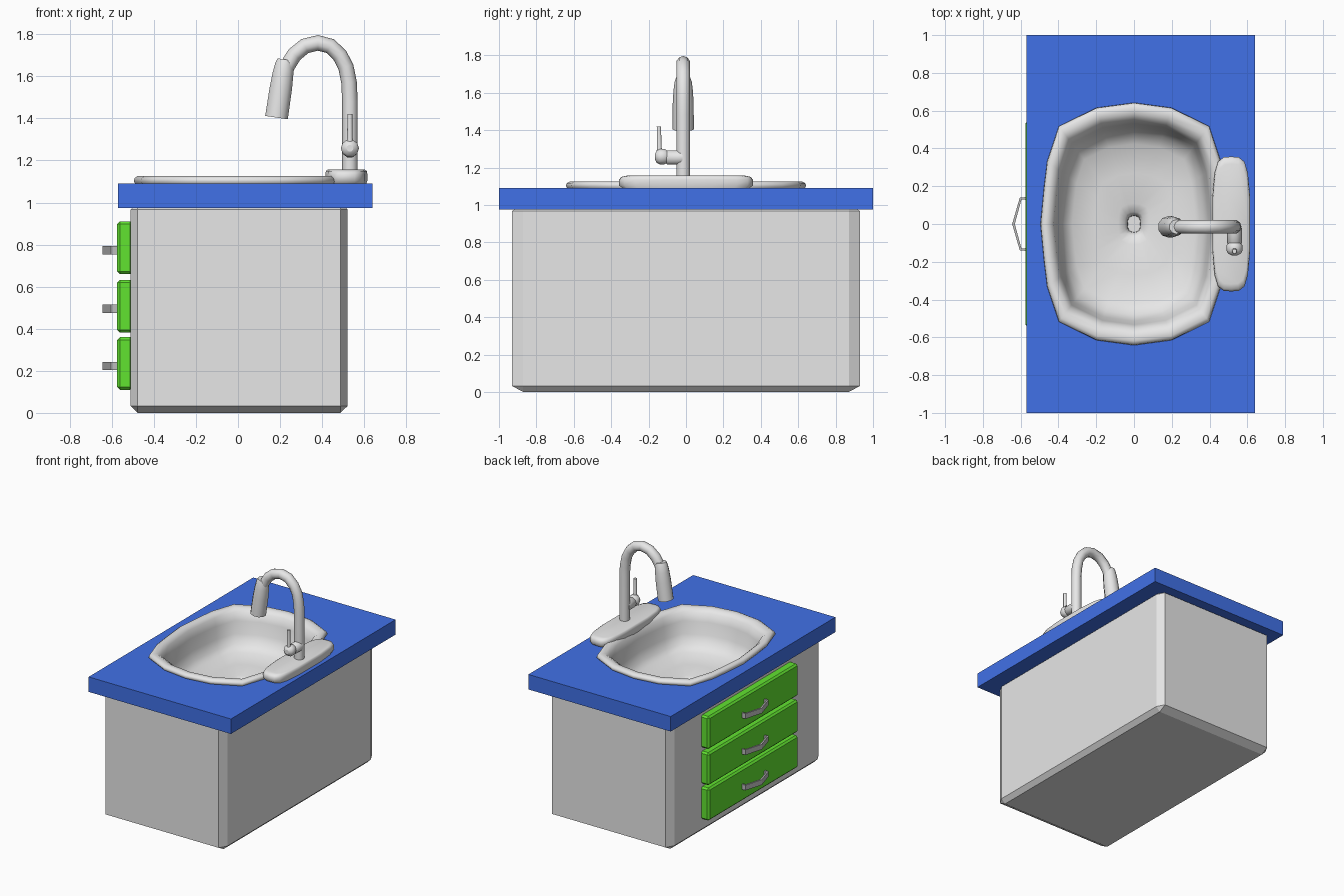
import bpy, bmesh, math
from mathutils import Vector

default = bpy.data.objects.get("Cube")
if default:
    bpy.data.objects.remove(default)


def material(name, rgb):
    m = bpy.data.materials.new(name)
    m.use_nodes = True
    m.diffuse_color = (*rgb, 1)
    m.node_tree.nodes["Principled BSDF"].inputs["Base Color"].default_value = (*rgb, 1)
    return m


WHITE = material("pale_grey", (0.8, 0.8, 0.8))
BLUE = material("counter_blue", (0.053, 0.165, 0.8))
GREEN = material("drawer_green", (0.12, 0.77, 0.03))
METAL = material("handle_grey", (0.5, 0.5, 0.5))


def smooth(ob, angle):
    bpy.ops.object.select_all(action="DESELECT")
    ob.select_set(True)
    bpy.context.view_layer.objects.active = ob
    bpy.ops.object.shade_smooth_by_angle(angle=math.radians(angle))


def finish(name, bm, mat, angle=None):
    me = bpy.data.meshes.new(name)
    bm.to_mesh(me)
    bm.free()
    me.materials.append(mat)
    ob = bpy.data.objects.new(name, me)
    bpy.context.collection.objects.link(ob)
    if angle:
        smooth(ob, angle)
    return ob


def box(name, size, centre, mat, bevel, stretch=(1, 1, 1), open_top=False):
    bm = bmesh.new()
    bmesh.ops.create_cube(bm, size=1)
    bmesh.ops.scale(bm, vec=size, verts=bm.verts)
    bmesh.ops.bevel(bm, geom=bm.edges[:], offset=bevel, segments=1, affect="EDGES")
    bmesh.ops.scale(bm, vec=stretch, verts=bm.verts)
    bmesh.ops.translate(bm, vec=centre, verts=bm.verts)
    if open_top:
        bm.normal_update()
        top = [f for f in bm.faces if f.normal.z > 0.99]
        bmesh.ops.delete(bm, geom=top, context="FACES")
    return finish(name, bm, mat)


def mirrored(q):
    """Closed outline from one quadrant running from +x to +y."""
    return (q + [(-x, y) for x, y in reversed(q[:-1])]
            + [(-x, -y) for x, y in q[1:]]
            + [(x, -y) for x, y in reversed(q[1:-1])])


def loft(name, outline, rings, centre, mat, angle):
    """Stack scaled copies of an outline and cap the last one."""
    bm = bmesh.new()
    loops = [[bm.verts.new((centre[0] + x * s, centre[1] + y * s, z)) for x, y in outline]
             for s, z in rings]
    n = len(outline)
    for a, b in zip(loops, loops[1:]):
        for j in range(n):
            k = (j + 1) % n
            bm.faces.new((a[j], a[k], b[k], b[j]))
    bm.faces.new(loops[-1])
    return finish(name, bm, mat, angle)


def tube(name, pts, radii, mat, angle=50):
    cu = bpy.data.curves.new(name, "CURVE")
    cu.dimensions = "3D"
    cu.bevel_depth = 1
    cu.bevel_resolution = 3
    cu.use_fill_caps = True
    sp = cu.splines.new("POLY")
    sp.points.add(len(pts) - 1)
    for p, co, r in zip(sp.points, pts, radii):
        p.co = (*co, 1)
        p.radius = r
    ob = bpy.data.objects.new(name, cu)
    bpy.context.collection.objects.link(ob)
    bpy.ops.object.select_all(action="DESELECT")
    ob.select_set(True)
    bpy.context.view_layer.objects.active = ob
    bpy.ops.object.convert(target="MESH")
    ob = bpy.context.view_layer.objects.active
    ob.data.materials.clear()
    ob.data.materials.append(mat)
    smooth(ob, angle)
    return ob


# Cabinet, open under the counter so the bowl fits inside
box("cabinet", (1, 1, 1), (0.005, 0, 0.5), WHITE, 0.032, (1.03, 1.86, 1), True)

# Drawers with bent strap handles
for i, z in enumerate((0.235, 0.507, 0.785)):
    box(f"drawer_{i + 1}", (0.075, 1.09, 0.25), (-0.537, 0, z), GREEN, 0.013)
    bm = bmesh.new()
    path = [(-0.57, 0.135), (-0.6, 0.135), (-0.638, 0), (-0.6, -0.135), (-0.57, -0.135)]
    cols = [[bm.verts.new((x, y, z - 0.012 + h)) for h in (-0.02, 0.02)] for x, y in path]
    for a, b in zip(cols, cols[1:]):
        bm.faces.new((a[0], b[0], b[1], a[1]))
    handle = finish(f"drawer_handle_{i + 1}", bm, METAL)
    sol = handle.modifiers.new("thickness", "SOLIDIFY")
    sol.thickness = 0.014
    sol.offset = 0

# Countertop with an opening for the bowl
basin = mirrored([(0.495, 0), (0.477, 0.19), (0.46, 0.33), (0.398, 0.517),
                  (0.2, 0.615), (0, 0.642)])
bm = bmesh.new()
slab = [(-0.57, -1), (0.64, -1), (0.64, 1), (-0.57, 1)]
for loop in (slab, [(x * 0.94, y * 0.94) for x, y in basin]):
    vs = [bm.verts.new((x, y, 1.09)) for x, y in loop]
    for a, b in zip(vs, vs[1:] + vs[:1]):
        bm.edges.new((a, b))
bmesh.ops.triangle_fill(bm, use_beauty=True, edges=bm.edges[:], normal=(0, 0, 1))
bm.normal_update()
for f in bm.faces:
    if f.normal.z < 0:
        f.normal_flip()
counter = finish("countertop", bm, BLUE)
sol = counter.modifiers.new("thickness", "SOLIDIFY")
sol.thickness = 0.115
sol.offset = -1

# Sink: rolled rim, sloping wall, dished floor and drain
loft("sink_bowl", basin,
     [(0.985, 1.088), (1, 1.1), (0.995, 1.115), (0.965, 1.126), (0.91, 1.122),
      (0.86, 1.1), (0.83, 1.04), (0.8, 0.95), (0.75, 0.885), (0.66, 0.85),
      (0.42, 0.83), (0.17, 0.82), (0.1, 0.805), (0.07, 0.78), (0.066, 0.73)],
     (0, 0), WHITE, 70)

# Faucet mounting plate
plate = mirrored([(0.1, 0), (0.1, 0.14), (0.088, 0.27), (0.07, 0.33), (0.04, 0.354), (0, 0.357)])
loft("faucet_plate", plate,
     [(0.95, 1.088), (1, 1.105), (1, 1.135), (0.97, 1.15), (0.89, 1.156)],
     (0.515, 0), WHITE, 50)

# Gooseneck spout and spray head
Y = -0.015
neck = [(0.532, 1.12), (0.532, 1.48), (0.528, 1.57), (0.513, 1.645), (0.484, 1.7),
        (0.438, 1.744), (0.38, 1.759), (0.318, 1.744), (0.268, 1.703),
        (0.232, 1.645), (0.215, 1.58)]
tube("faucet_neck", [(x, Y, z) for x, z in neck], [0.037] * len(neck), WHITE)
top, tip = Vector((0.224, Y, 1.68)), Vector((0.183, Y, 1.404))
tube("spray_head", [top.lerp(tip, t) for t in (0, 0.08, 0.25, 0.5, 1)],
     [0.038, 0.046, 0.052, 0.056, 0.057], WHITE)

# Mixer valve and lever
tube("valve_stem", [(0.532, y, 1.253) for y in (-0.02, -0.1, -0.105)],
     [0.04, 0.04, 0.034], WHITE)
tube("valve_knob", [(0.532, y, 1.258) for y in (-0.1, -0.115, -0.14, -0.157, -0.166)],
     [0.034, 0.043, 0.043, 0.034, 0.016], WHITE)
tube("valve_lever", [(0.532, -0.14, 1.25), (0.532, -0.143, 1.31), (0.532, -0.145, 1.42)],
     [0.02, 0.013, 0.012], WHITE)
